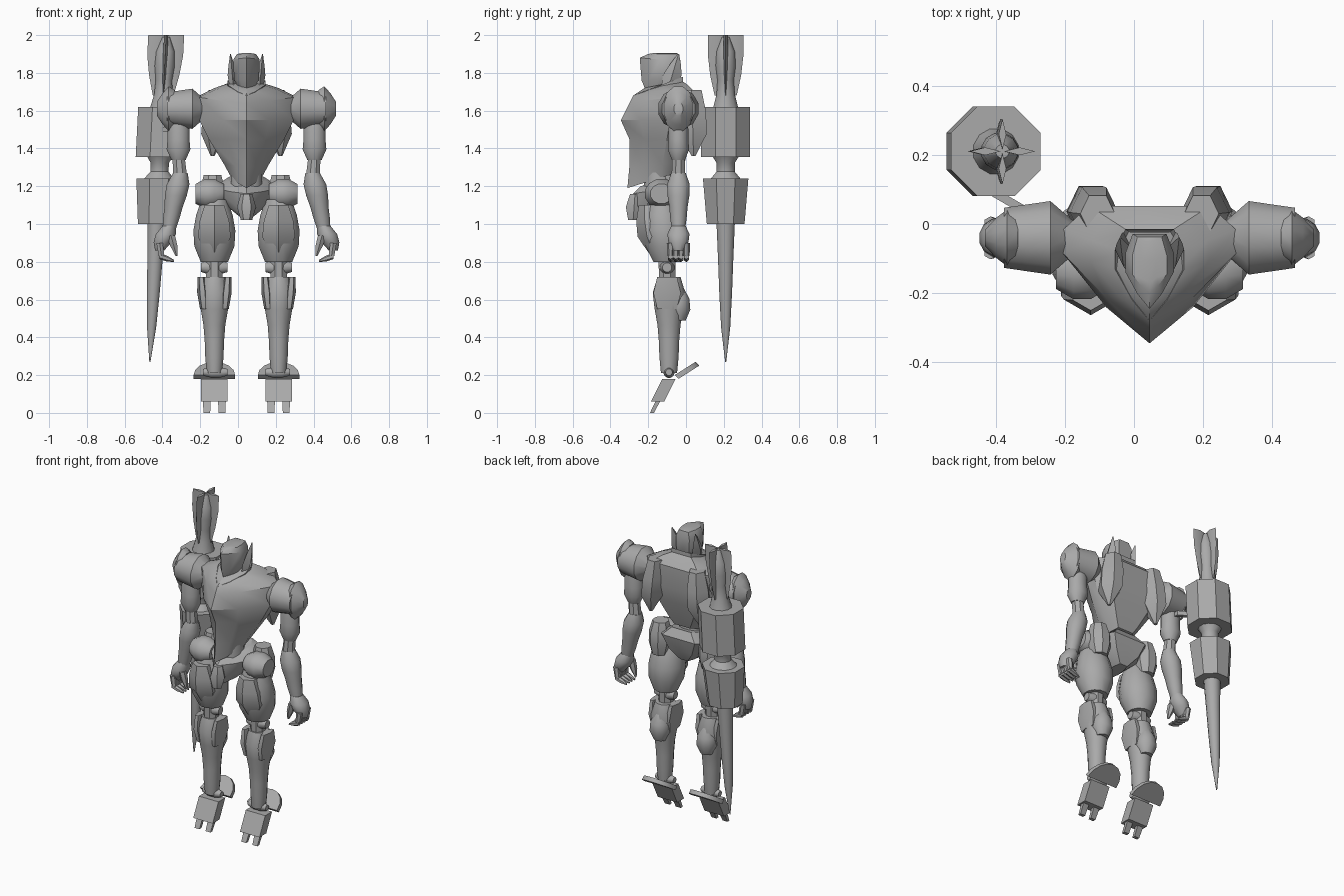
import bpy, bmesh, math
from mathutils import Vector

cube = bpy.data.objects.get("Cube")
if cube:
    bpy.data.objects.remove(cube)

metal = bpy.data.materials.new("grey metal")
metal.use_nodes = True
grey = (.4, .4, .4, 1)
metal.diffuse_color = grey
metal.node_tree.nodes["Principled BSDF"].inputs["Base Color"].default_value = grey

# Shared placement: body centre line, leg offset, arm depth, weapon depth
MID = .045
LEG = .17
ARM = -.04
GUN = .21


def skin(name, rings):
    """Bridge closed rings of points into a capped solid."""
    bm = bmesh.new()
    loops = [[bm.verts.new(point) for point in ring] for ring in rings]
    for lower, upper in zip(loops, loops[1:]):
        for i in range(len(lower)):
            bm.faces.new((lower[i - 1], lower[i], upper[i], upper[i - 1]))
    bm.faces.new(loops[0])
    bm.faces.new(loops[-1])
    bmesh.ops.recalc_face_normals(bm, faces=bm.faces)
    mesh = bpy.data.meshes.new(name)
    bm.to_mesh(mesh)
    bm.free()
    mesh.shade_smooth()
    mesh.set_sharp_from_angle(angle=math.radians(35))
    mesh.materials.append(metal)
    obj = bpy.data.objects.new(name, mesh)
    bpy.context.collection.objects.link(obj)


def limb(name, start, end, radii, depth=1, sides=12, phase=.5, side=1, origin=MID):
    """Loft from start to end through evenly spaced radii; depth scales the second axis."""
    start, end = Vector(start), Vector(end)
    run = end - start
    sideways = abs(run.x) > abs(run.z)
    across = Vector((0, 1, 0)) if sideways else Vector((1, 0, 0))
    along = Vector((0, 0, depth)) if sideways else Vector((0, depth, 0))
    rings = []
    for i, radius in enumerate(radii):
        centre = start + run * (i / (len(radii) - 1))
        ring = []
        for k in range(sides):
            turn = math.tau * (k + phase) / sides
            p = centre + radius * (across * math.cos(turn) + along * math.sin(turn))
            ring.append((origin + side * p.x, p.y, p.z))
        rings.append(ring)
    skin(name, rings)


def keel(name, rings):
    """Symmetric loft with a pointed front: front height, front y, half width, rise to the back."""
    out = []
    for z, front, width, rise in rings:
        flank = .3 * width - .16
        back = .45 * width - .06
        half = [(0, front), (width / 2, front + .4 * (flank - front)), (width, flank),
                (width, (flank + back) / 2), (.7 * width, back), (0, back)]
        ring = half + [(-x, y) for x, y in reversed(half[1:-1])]
        out.append([(MID + x, y, z + rise * (y - front) / (back - front)) for x, y in ring])
    skin(name, out)


# Torso, collar and pelvis
keel("torso", [
    (1.72, -.22, .08, .04),
    (1.68, -.28, .17, .05),
    (1.64, -.3, .25, .05),
    (1.55, -.345, .25, 0),
    (1.45, -.3, .2, 0),
    (1.3, -.3, .12, .03),
    (1.19, -.31, .08, .09)])
keel("collar", [(1.65, -.28, .1, .04), (1.68, -.28, .1, .1), (1.68, -.25, .08, .07)])
keel("pelvis", [(1.2, -.24, .1, .06), (1.16, -.28, .17, .05), (1.09, -.3, .12, .03), (1.03, -.29, .04, .02)])
limb("waist", (0, -.14, 1.15), (0, -.14, 1.32), (.09, .08))
limb("groin_guard", (0, -.27, 1.16), (0, -.28, 1.02), (.03, .05, .03), sides=6, phase=0)

# Head
limb("neck", (0, -.12, 1.66), (0, -.12, 1.8), (.05, .05))
keel("head", [
    (1.7, -.21, .04, .05),
    (1.76, -.235, .066, .01),
    (1.88, -.245, .07, -.02),
    (1.9, -.2, .05, 0),
    (1.905, -.17, .02, 0)])

for side, label in ((1, "left"), (-1, "right")):
    def part(name, *args, **options):
        limb(label + "_" + name, *args, side=side, **options)

    # Helmet horn and back fin
    part("horn", (.07, -.09, 1.73), (.085, -.04, 1.9), (.02, .025, .015, .002), depth=2, sides=4, phase=0)
    part("back_fin", (.15, .03, 1.71), (.18, .04, 1.36), (.05, .07, .07, .01), depth=1.2, sides=6, phase=0)

    # Shoulder and arm
    part("shoulder", (.22, ARM, 1.61), (.42, ARM, 1.61), (.05, .11, .1, .09))
    part("shoulder_shell", (.38, ARM, 1.61), (.475, ARM, 1.61), (.07, .085, .06, .025), depth=1.45)
    part("upper_arm", (.36, ARM, 1.56), (.36, ARM, 1.34), (.05, .06, .06, .065, .04), depth=.9)
    part("elbow", (.36, ARM, 1.36), (.35, ARM, 1.24), (.035, .04), sides=8)
    part("forearm", (.35, ARM, 1.27), (.41, ARM, .97), (.04, .062, .06, .05, .045, .036))
    part("palm", (.41, ARM, .99), (.46, ARM, .86), (.036, .055, .05, .025), depth=1.1)
    for i in range(4):
        y = ARM + .028 * (i - 1.5)
        part("finger", (.46, y, .9), (.45, y, .83), (.02, .017), sides=6)
        part("fingertip", (.46, y, .83), (.385, y, .805), (.016, .016, .006), sides=6)
    part("thumb", (.4, -.07, .94), (.37, -.07, .83), (.025, .022, .006), sides=6)

    # Hip and thigh
    part("hip", (.12, -.13, 1.16), (.27, -.13, 1.16), (.06, .09, .09, .06), depth=.9)
    part("hip_pad", (.18, -.06, 1.26), (.18, -.05, 1.05), (.05, .07, .07, .05), sides=8)
    part("thigh", (LEG, -.13, 1.13), (LEG, -.1, .8), (.07, .1, .115, .11, .075))
    part("thigh_plate", (LEG, -.19, 1.1), (LEG, -.14, .85), (.06, .09, .1, .06), sides=6)

    # Knee and shin
    part("knee_post", (LEG, -.1, .84), (LEG, -.1, .66), (.05, .045), sides=8)
    part("knee_joint", (.1, -.1, .77), (.24, -.1, .77), (.025, .04, .04, .025))
    part("shin", (LEG, -.09, .72), (LEG, -.09, .21), (.06, .085, .075, .06, .053, .05, .042), depth=1.05)
    part("calf", (LEG, -.04, .66), (LEG, -.04, .49), (.03, .06, .065, .04))
    for edge in (-.07, .07):
        part("knee_guard", (LEG + edge, -.1, .72), (LEG + edge * .8, -.1, .55), (.02, .028, .02),
             depth=3, sides=6, phase=0)

    # Ankle, foot and toes
    part("ankle", (.1, -.09, .215), (.23, -.09, .215), (.018, .03, .03, .018))
    part("foot", (LEG, -.09, .18), (LEG, -.15, .06), (.1, .1), depth=.5, sides=4)
    for edge in (-.04, .04):
        part("toe", (LEG + edge, -.14, .08), (LEG + edge, -.18, 0), (.03, .025), depth=.6, sides=4)

    # Half-round heel plate, rising to the back
    arc = [math.pi * k / 8 for k in range(9)]
    skin(label + "_heel", [[(MID + side * (LEG + .11 * math.cos(t)), lift - .06 + .11 * math.sin(t),
                             .2 - lift + .07 * math.sin(t)) for t in arc] for lift in (0, .02)])


# Weapon, leaning slightly outward towards its tip
def shaft(name, low, high, radii, out=(0, 0), **options):
    ends = [(z / 20 - .48 + out[0], GUN + out[1], z) for z in (low, high)]
    limb(name, *ends, radii, origin=0, **options)


shaft("weapon_blade", .27, 1, (.003, .025, .035, .042, .05))
shaft("weapon_lower_drum", 1, 1.24, (.108, .13), sides=8)
shaft("weapon_joint", 1.23, 1.37, (.09, .05, .05, .08))
shaft("weapon_upper_drum", 1.355, 1.62, (.14, .14), sides=8)
shaft("weapon_neck", 1.61, 1.99, (.07, .05, .045, .055, .05, .02))
for sign in (-.05, .05):
    shaft("weapon_side_fin", 1.68, 2, (.005, .03, .045, .045), (sign, 0), depth=.25, sides=4, phase=0)
    shaft("weapon_cross_fin", 1.68, 2, (.002, .008, .011, .011), (0, sign), depth=4, sides=4, phase=0)
limb("weapon_strut", (-.3, .03, 1.5), (-.42, .1, 1.5), (.02, .02), sides=4, origin=0)
